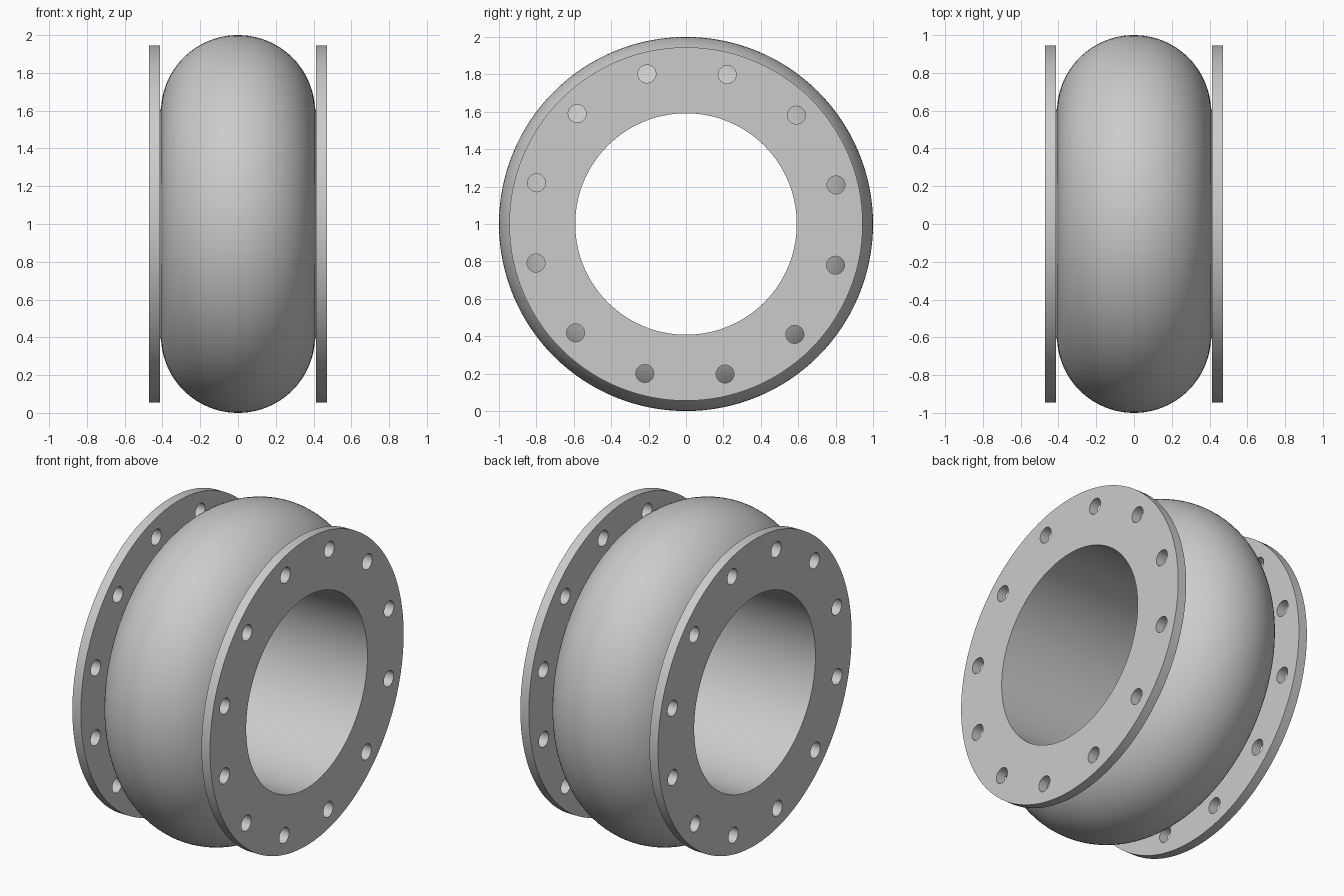
import bpy
import bmesh
import math
from mathutils import Matrix

SEG = 128
BORE, CROWN = 0.592, 0.408          # inner radius and arch radius
INNER_X, OUTER_X = 0.412, 0.47      # flange faces
RIM, PITCH, HOLE = 0.945, 0.829, 0.048

cube = bpy.data.objects.get("Cube")
if cube:
    bpy.data.objects.remove(cube, do_unlink=True)

grey = bpy.data.materials.new("plain grey")
grey.use_nodes = True
colour = (0.6, 0.6, 0.6, 1)
grey.diffuse_color = colour
grey.node_tree.nodes["Principled BSDF"].inputs["Base Color"].default_value = colour


def make_object(name, bm):
    bmesh.ops.recalc_face_normals(bm, faces=bm.faces)
    mesh = bpy.data.meshes.new(name)
    bm.to_mesh(mesh)
    bm.free()
    mesh.materials.append(grey)
    obj = bpy.data.objects.new(name, mesh)
    bpy.context.collection.objects.link(obj)
    obj.location.z = 1
    return obj


def lathe(name, profile):
    """Spin a closed (x, radius) profile around the x axis."""
    bm = bmesh.new()
    verts = [bm.verts.new((x, 0, r)) for x, r in profile]
    edges = [bm.edges.new((a, b)) for a, b in zip(verts, verts[1:] + verts[:1])]
    bmesh.ops.spin(bm, geom=verts + edges, cent=(0, 0, 0), axis=(1, 0, 0),
                   angle=math.tau, steps=SEG, use_merge=True)
    bmesh.ops.remove_doubles(bm, verts=bm.verts, dist=1e-5)
    return make_object(name, bm)


def smooth(obj):
    bpy.ops.object.select_all(action='DESELECT')
    obj.select_set(True)
    bpy.context.view_layer.objects.active = obj
    bpy.ops.object.shade_smooth_by_angle(angle=math.radians(35))


# Arched sleeve with a straight bore
steps = 48
arch = [(-CROWN * math.cos(math.pi * i / steps),
         BORE + CROWN * math.sin(math.pi * i / steps)) for i in range(1, steps)]
sleeve = lathe("bellows_sleeve",
               [(-INNER_X, BORE), (-INNER_X, BORE + 0.01)] + arch
               + [(INNER_X, BORE + 0.01), (INNER_X, BORE)])
smooth(sleeve)

# Drill pins for both flanges
bm = bmesh.new()
for i in range(12):
    a = math.radians(14.6 + 30 * i)
    place = (Matrix.Translation((0, PITCH * math.cos(a), PITCH * math.sin(a)))
             @ Matrix.Rotation(math.pi / 2, 4, 'Y'))
    bmesh.ops.create_cone(bm, cap_ends=True, segments=32, radius1=HOLE,
                          radius2=HOLE, depth=2, matrix=place)
drill = make_object("bolt_hole_cutter", bm)
drill.hide_render = True

# Flange rings with bolt holes
for side, name in ((1, "left_flange"), (-1, "right_flange")):
    flange = lathe(name, [(side * INNER_X, BORE), (side * INNER_X, RIM),
                          (side * OUTER_X, RIM), (side * OUTER_X, BORE)])
    cut = flange.modifiers.new("bolt holes", 'BOOLEAN')
    cut.operation = 'DIFFERENCE'
    cut.solver = 'EXACT'
    cut.object = drill
    bpy.context.view_layer.objects.active = flange
    bpy.ops.object.modifier_apply(modifier=cut.name)
    smooth(flange)

bpy.data.objects.remove(drill, do_unlink=True)
